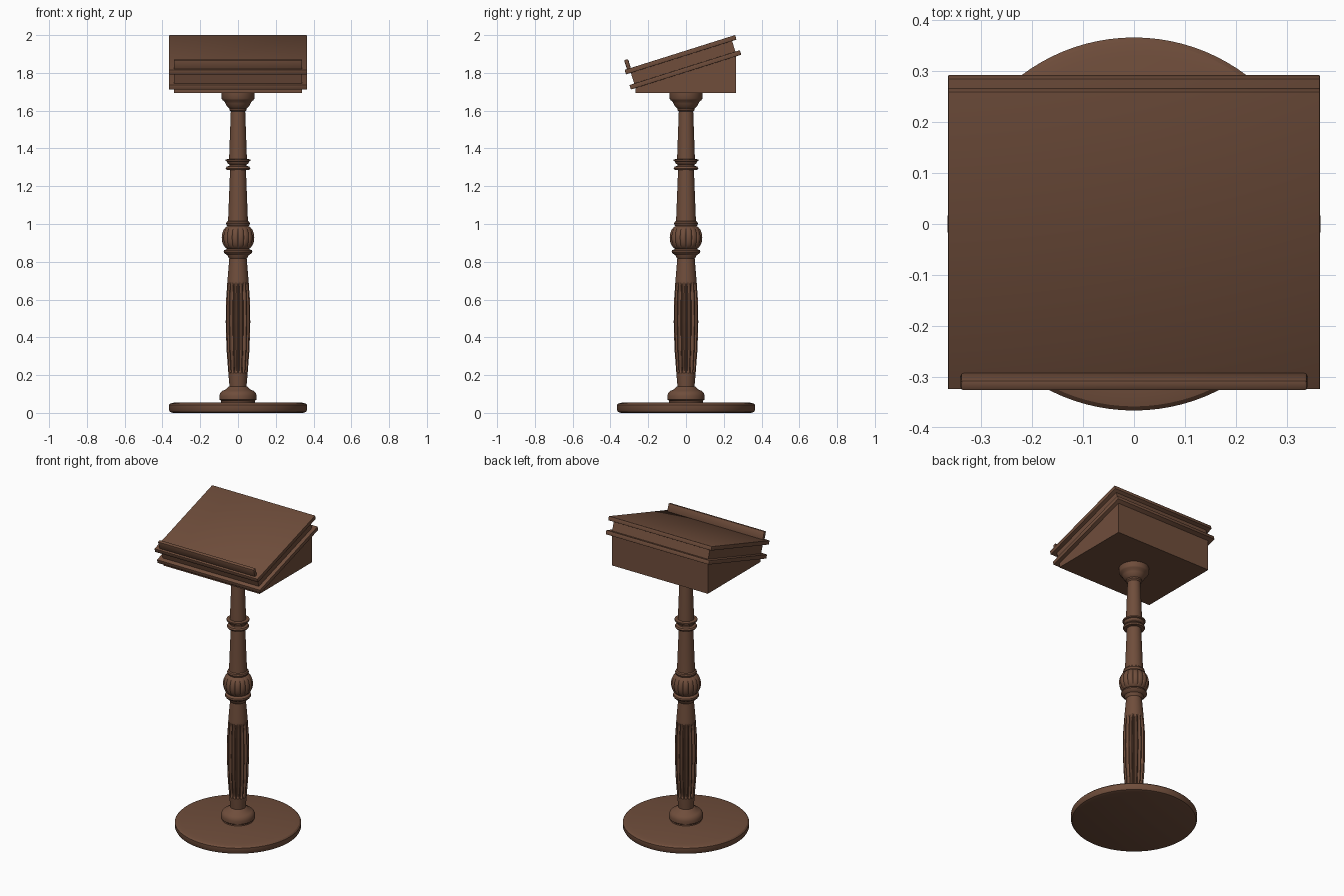
import bpy, bmesh, math
from mathutils import Matrix, Vector

if "Cube" in bpy.data.objects:
    bpy.data.objects.remove(bpy.data.objects["Cube"])

wood = bpy.data.materials.new("brown wood")
wood.diffuse_color = (0.16, 0.075, 0.044, 1)
wood.use_nodes = True
wood.node_tree.nodes["Principled BSDF"].inputs["Base Color"].default_value = wood.diffuse_color


def finish(name, bm, angle=32):
    bmesh.ops.remove_doubles(bm, verts=bm.verts, dist=1e-5)
    bmesh.ops.recalc_face_normals(bm, faces=bm.faces)
    me = bpy.data.meshes.new(name)
    bm.to_mesh(me)
    bm.free()
    ob = bpy.data.objects.new(name, me)
    bpy.context.collection.objects.link(ob)
    me.materials.append(wood)
    bpy.ops.object.select_all(action='DESELECT')
    ob.select_set(True)
    bpy.context.view_layer.objects.active = ob
    bpy.ops.object.shade_smooth_by_angle(angle=math.radians(angle))
    return ob


def lathe(name, profile, seg=48, carve=None):
    """Spin (radius, z) points; carve(theta, z) is taken off the radius."""
    pts = [(0, profile[0][1])] + profile + [(0, profile[-1][1])]
    bm = bmesh.new()
    rings = []
    for r, z in pts:
        ring = []
        for i in range(seg):
            t = 2 * math.pi * i / seg
            q = r - (carve(t, z) if carve and r > 0 else 0)
            ring.append(bm.verts.new((q * math.cos(t), q * math.sin(t), z)))
        rings.append(ring)
    for a, b in zip(rings, rings[1:]):
        for i in range(seg):
            j = (i + 1) % seg
            bm.faces.new((a[i], a[j], b[j], b[i]))
    return finish(name, bm)


# round foot and collar
lathe("base_disc", [(0.345, 0), (0.36, 0.005), (0.366, 0.015), (0.366, 0.042),
                    (0.358, 0.05), (0.33, 0.056)], 96)
lathe("base_collar", [(0.09, 0.05), (0.09, 0.064), (0.098, 0.07), (0.099, 0.09),
                      (0.094, 0.106), (0.082, 0.117), (0.064, 0.124),
                      (0.055, 0.135), (0.047, 0.14)])

# fluted lower shaft
FLUTES, Z0, Z1 = 16, 0.21, 0.685


def flute(t, z):
    if not Z0 < z < Z1:
        return 0
    end = min(1, (z - Z0) / 0.03, (Z1 - z) / 0.02)
    p = (t * FLUTES / (2 * math.pi)) % 1 * 2 - 1
    return 0.013 * math.sqrt(end) * max(0, 1 - (p / 0.8) ** 2)


def shaft_r(z):
    keys = [(0.13, 0.044), (0.22, 0.052), (0.34, 0.061), (0.48, 0.065),
            (0.6, 0.063), (0.7, 0.056), (0.83, 0.045)]
    for (a, ra), (b, rb) in zip(keys, keys[1:]):
        if z <= b:
            return ra + (rb - ra) * (z - a) / (b - a)
    return keys[-1][1]


lathe("fluted_shaft", [(shaft_r(0.13 + 0.01 * i), 0.13 + 0.01 * i) for i in range(71)],
      160, flute)

# ring under the ball, ribbed ball
lathe("lower_ring", [(0.045, 0.815), (0.052, 0.825), (0.056, 0.835), (0.07, 0.843),
                     (0.076, 0.852), (0.074, 0.861), (0.058, 0.867), (0.05, 0.875)])
ball = []
for i in range(17):
    a = math.pi * (i / 16 - 0.5)
    ball.append((0.046 + 0.041 * math.cos(a), 0.928 + 0.062 * math.sin(a)))
lathe("ribbed_ball", ball, 160, lambda t, z: 0.007 * (1 - abs(math.sin(8 * t))) ** 2
      * max(0, 1 - ((z - 0.928) / 0.062) ** 2))

# plain upper shaft with its turned rings and top cup
lathe("upper_shaft", [(0.05, 0.985), (0.06, 0.993), (0.063, 1.002), (0.06, 1.011),
                      (0.053, 1.016), (0.052, 1.03), (0.042, 1.285),
                      (0.06, 1.287), (0.065, 1.295), (0.06, 1.304), (0.046, 1.308),
                      (0.046, 1.315), (0.054, 1.32), (0.059, 1.331), (0.066, 1.334),
                      (0.066, 1.342), (0.047, 1.344), (0.046, 1.38), (0.038, 1.60)])
lathe("top_cup", [(0.038, 1.595), (0.046, 1.603), (0.046, 1.612), (0.058, 1.622),
                  (0.066, 1.638), (0.071, 1.648), (0.082, 1.656), (0.087, 1.664),
                  (0.087, 1.695)])

# sloping desk: local y runs up the slope, local z = 0 is the reading surface
TILT = math.radians(17.5)
DESK = Matrix.Translation((0, -0.0325, 1.908)) @ Matrix.Rotation(TILT, 4, 'X')


def slab(name, hx, y0, y1, z0, z1, bevel=0.0):
    bm = bmesh.new()
    bmesh.ops.create_cube(bm, size=1)
    for v in bm.verts:
        v.co = Vector((v.co.x * 2 * hx, y0 + (v.co.y + 0.5) * (y1 - y0),
                       z0 + (v.co.z + 0.5) * (z1 - z0)))
    if bevel:
        bmesh.ops.bevel(bm, geom=bm.edges[:], offset=bevel, segments=2,
                        profile=0.5, affect='EDGES')
    bm.transform(DESK)
    return finish(name, bm)


slab("reading_board", 0.365, -0.3065, 0.3065, -0.025, 0, 0.002)
slab("desk_upper_body", 0.34, -0.28, 0.282, -0.086, -0.023)
slab("lower_trim_board", 0.365, -0.3065, 0.3065, -0.109, -0.084, 0.002)
slab("book_ledge", 0.34, -0.294, -0.272, -0.004, 0.05, 0.006)

# wedge box between the trim board and the post
section = [(-0.268, 1.693), (0.265, 1.693)]
for y in (0.265, -0.268):
    section.append((y, 1.908 + (y + 0.0325) * math.tan(TILT) - 0.1 / math.cos(TILT)))
bm = bmesh.new()
sides = [[bm.verts.new((x, y, z)) for y, z in section] for x in (-0.34, 0.34)]
for s in sides:
    bm.faces.new(s)
for i in range(4):
    j = (i + 1) % 4
    bm.faces.new((sides[0][i], sides[0][j], sides[1][j], sides[1][i]))
finish("desk_wedge_box", bm)
